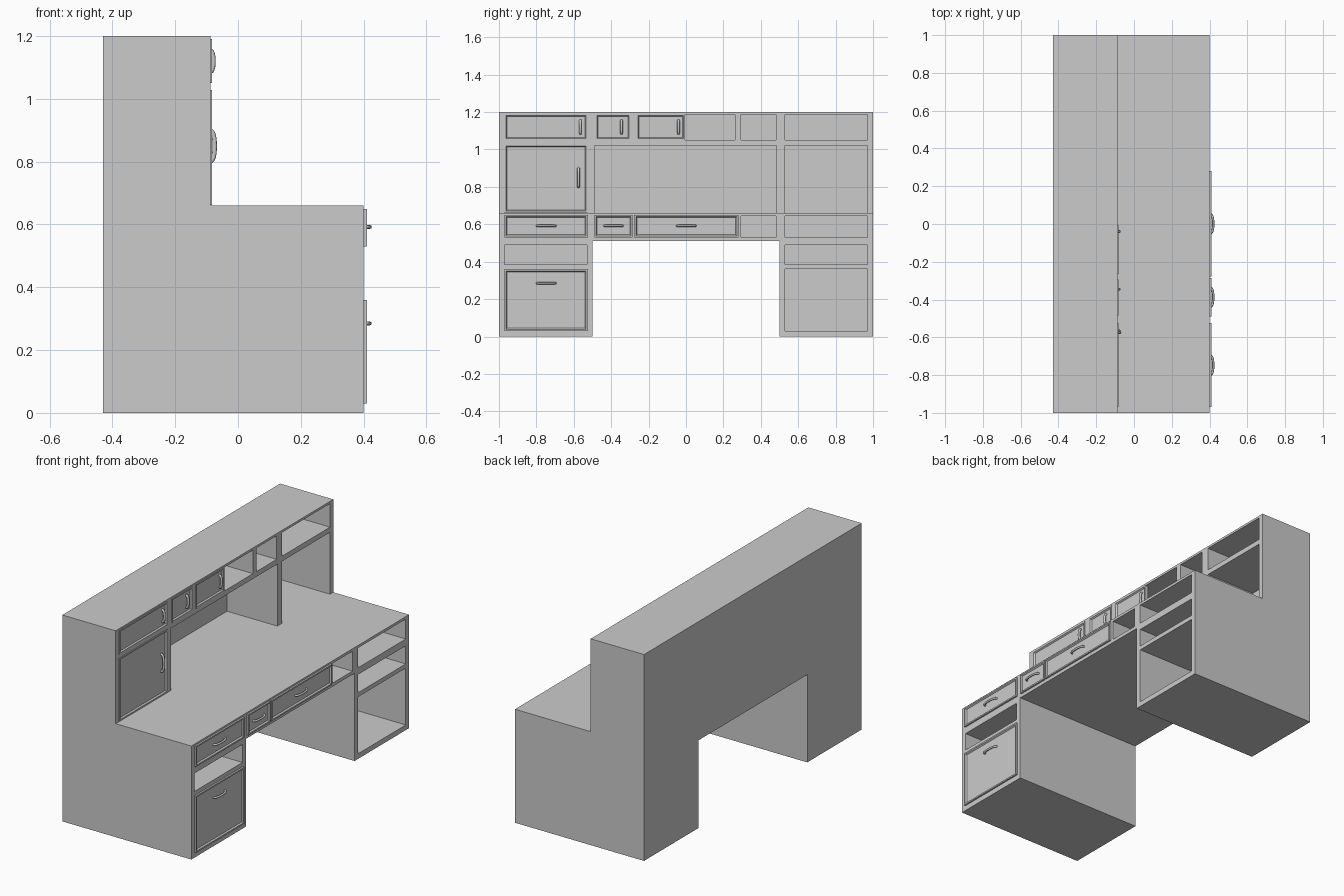
import bpy, bmesh, math
from mathutils import Vector

if "Cube" in bpy.data.objects:
    bpy.data.objects.remove(bpy.data.objects["Cube"])

grey = bpy.data.materials.new("plain grey")
grey.use_nodes = True
GREY = (0.6, 0.6, 0.6, 1)
grey.diffuse_color = GREY
grey.node_tree.nodes["Principled BSDF"].inputs["Base Color"].default_value = GREY

BACK, INNER_BACK = -0.43, -0.41
DESK_FRONT, HUTCH_FRONT = 0.40, -0.087
DESK_TOP, TOP = 0.66, 1.2


def add_box(bm, x, y, z):
    verts = bmesh.ops.create_cube(bm, size=1)["verts"]
    for v in verts:
        v.co = [lo + (c + 0.5) * (hi - lo) for c, (lo, hi) in zip(v.co, (x, y, z))]
    return verts


def make_object(name, bm):
    mesh = bpy.data.meshes.new(name)
    bm.to_mesh(mesh)
    bm.free()
    mesh.materials.append(grey)
    ob = bpy.data.objects.new(name, mesh)
    bpy.context.collection.objects.link(ob)
    return ob


def make_carcass(name, x, z, holes):
    """A full-length block with box-shaped compartments cut out of it."""
    bm = bmesh.new()
    add_box(bm, x, (-1, 1), z)
    body = make_object(name, bm)
    bm = bmesh.new()
    for hole in holes:
        add_box(bm, *hole)
    cutter = make_object(name + "_cutter", bm)
    cut = body.modifiers.new("compartments", "BOOLEAN")
    cut.operation, cut.solver, cut.object = "DIFFERENCE", "EXACT", cutter
    graph = bpy.context.evaluated_depsgraph_get()
    body.data = bpy.data.meshes.new_from_object(body.evaluated_get(graph))
    body.modifiers.clear()
    bpy.data.objects.remove(cutter)


def make_front(name, face_x, y, z):
    """Door or drawer front with a raised rim and a recessed panel."""
    bm = bmesh.new()
    add_box(bm, (face_x - 0.022, face_x), y, z)
    bm.normal_update()
    face = max(bm.faces, key=lambda f: f.normal.x)
    bmesh.ops.inset_region(bm, faces=[face], thickness=0.012)
    bmesh.ops.inset_region(bm, faces=[face], thickness=0.008, depth=-0.008)
    make_object(name, bm)


def make_handle(name, centre, length, rise, radius, upright):
    """Round bar bent into an arch standing off the front."""
    along = Vector((0, 0, 1)) if upright else Vector((0, 1, 0))
    curve = bpy.data.curves.new(name, "CURVE")
    curve.dimensions = "3D"
    curve.bevel_depth, curve.bevel_resolution, curve.use_fill_caps = radius, 2, True
    spline = curve.splines.new("POLY")
    steps = 12
    spline.points.add(steps)
    for i, p in enumerate(spline.points):
        a = math.pi * i / steps
        pos = Vector(centre) - along * math.cos(a) * length / 2
        pos.x += rise * math.sin(a) ** 0.6
        p.co = (*pos, 1)
    ob = bpy.data.objects.new(name, curve)
    bpy.context.collection.objects.link(ob)
    graph = bpy.context.evaluated_depsgraph_get()
    mesh = bpy.data.meshes.new_from_object(ob.evaluated_get(graph))
    bpy.data.objects.remove(ob)
    mesh.materials.clear()
    mesh.materials.append(grey)
    for poly in mesh.polygons:
        poly.use_smooth = True
    bpy.context.collection.objects.link(bpy.data.objects.new(name, mesh))


# Compartment spans along the length, shared by desk and hutch
LEFT, RIGHT = (-0.97, -0.53), (0.53, 0.97)
SMALL_LEFT, WIDE, SMALL_RIGHT = (-0.485, -0.3), (-0.265, 0.262), (0.295, 0.48)
ALL = (LEFT, SMALL_LEFT, WIDE, SMALL_RIGHT, RIGHT)

# Desk with knee space, drawer row and pedestal compartments
deep = (INNER_BACK, DESK_FRONT + 0.1)
holes = [((-1, 1), (-0.5, 0.5), (-0.1, 0.51))]
holes += [(deep, y, (0.53, 0.645)) for y in ALL]
holes += [(deep, y, z) for y in (LEFT, RIGHT) for z in ((0.03, 0.36), (0.385, 0.49))]
make_carcass("desk", (BACK, DESK_FRONT), (0, DESK_TOP), holes)

# Hutch with a row of pigeonholes over tall bays open to the desktop
deep = (INNER_BACK, HUTCH_FRONT + 0.1)
holes = [(deep, y, (1.05, 1.187)) for y in ALL]
holes += [(deep, y, (DESK_TOP - 0.1, 1.02)) for y in (LEFT, (-0.49, 0.485), RIGHT)]
make_carcass("hutch", (BACK, HUTCH_FRONT), (DESK_TOP, TOP), holes)

# Drawers: name, length span, height span, handle height
for name, y, z, hz in (
    ("left_drawer", (-0.97, -0.525), (0.53, 0.65), 0.592),
    ("small_drawer", (-0.49, -0.285), (0.53, 0.65), 0.592),
    ("wide_drawer", (-0.277, 0.28), (0.53, 0.65), 0.592),
    ("deep_drawer", (-0.97, -0.525), (0.03, 0.36), 0.285),
):
    make_front(name, 0.41, y, z)
    make_handle(name + "_handle", (0.4, sum(y) / 2, hz), 0.1, 0.02, 0.006, False)

# Hutch doors: name, length span, height span, handle position and size
for name, y, z, hy, hz, size, rise in (
    ("upper_left_door", (-0.97, -0.525), (1.05, 1.19), -0.565, 1.12, 0.07, 0.016),
    ("upper_small_door", (-0.485, -0.295), (1.05, 1.19), -0.345, 1.12, 0.07, 0.016),
    ("upper_sliding_door", (-0.265, -0.005), (1.05, 1.19), -0.04, 1.12, 0.07, 0.016),
    ("cupboard_door", (-0.97, -0.525), (0.662, 1.028), -0.575, 0.85, 0.1, 0.02),
):
    make_front(name, -0.083, y, z)
    make_handle(name + "_handle", (-0.094, hy, hz), size, rise, 0.007, True)
